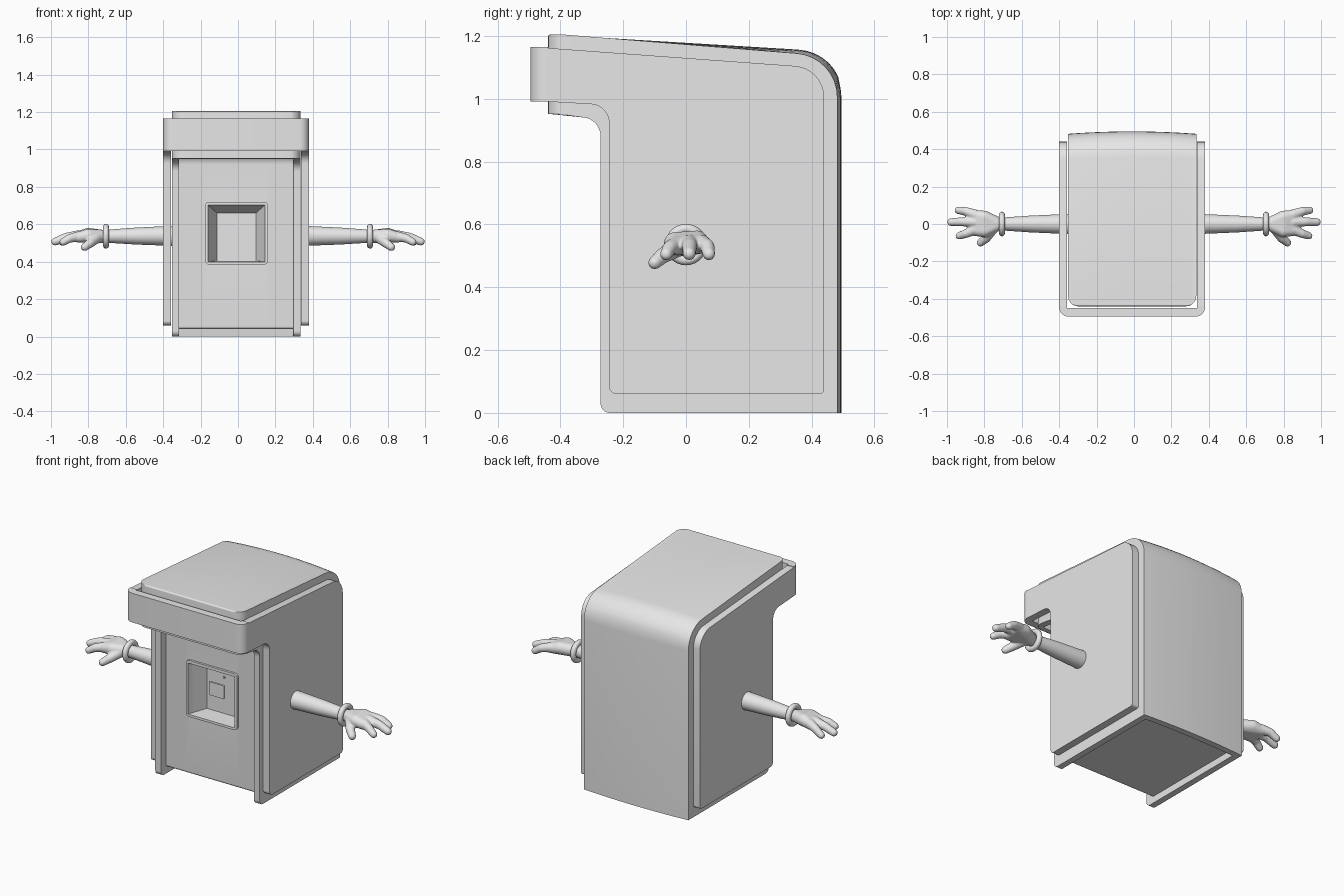
import bpy, bmesh, math
from mathutils import Vector, Matrix

if "Cube" in bpy.data.objects:
    bpy.data.objects.remove(bpy.data.objects["Cube"])

CX = -0.01                      # body centre line
HALF, CORE, RAIL = 0.39, 0.343, 0.305

grey = bpy.data.materials.new("plain grey")
grey.diffuse_color = (0.8, 0.8, 0.8, 1)
grey.use_nodes = True
grey.node_tree.nodes["Principled BSDF"].inputs["Base Color"].default_value = grey.diffuse_color


def finish(name, bm, angle=35):
    bmesh.ops.recalc_face_normals(bm, faces=bm.faces)
    me = bpy.data.meshes.new(name)
    bm.to_mesh(me)
    bm.free()
    ob = bpy.data.objects.new(name, me)
    bpy.context.collection.objects.link(ob)
    me.materials.append(grey)
    smooth(ob, angle)
    return ob


def smooth(ob, angle=35):
    bpy.ops.object.select_all(action='DESELECT')
    ob.select_set(True)
    bpy.context.view_layer.objects.active = ob
    bpy.ops.object.shade_smooth_by_angle(angle=math.radians(angle))


def fillet(corners, seg=8):
    """Closed outline from (a, b, radius) corners."""
    out = []
    n = len(corners)
    for i, (a, b, r) in enumerate(corners):
        p = Vector((a, b))
        if r == 0:
            out.append(p)
            continue
        u = (Vector(corners[i - 1][:2]) - p).normalized()
        v = (Vector(corners[(i + 1) % n][:2]) - p).normalized()
        half = u.angle(v) / 2
        c = p + (u + v).normalized() * (r / math.sin(half))
        d = r / math.tan(half)
        s, e = p + u * d - c, p + v * d - c
        sweep = math.pi - 2 * half
        for k in range(seg + 1):
            t = k / seg
            out.append(c + (s * math.sin((1 - t) * sweep) + e * math.sin(t * sweep)) / math.sin(sweep))
    return out


def loft(name, rings, angle=35):
    bm = bmesh.new()
    rows = [[bm.verts.new(p) for p in ring] for ring in rings]
    n = len(rows[0])
    for a, b in zip(rows, rows[1:]):
        for i in range(n):
            j = (i + 1) % n
            bm.faces.new((a[i], a[j], b[j], b[i]))
    bm.faces.new(rows[0])
    bm.faces.new(rows[-1])
    return finish(name, bm, angle)


def cut(ob, cutter):
    mod = ob.modifiers.new("cut", 'BOOLEAN')
    mod.object, mod.operation, mod.solver = cutter, 'DIFFERENCE', 'EXACT'
    bpy.context.view_layer.objects.active = ob
    bpy.ops.object.modifier_apply(modifier="cut")
    smooth(ob)


# Main body: side profile lofted across x, recessed between the two rails
outer = fillet([(-0.272, 0, .03), (-0.2, 0, 0), (0.44, 0, 0), (0.445, 0, 0), (0.482, 0, 0),
                (0.482, 1.135, .14), (-0.44, 1.205, .008), (-0.44, 0.952, 0),
                (-0.41, 0.95, 0), (-0.405, 0.949, 0), (-0.272, 0.935, .06)])
inner = fillet([(-0.225, 0.04, .015), (-0.18, 0.04, 0), (0.44, 0.04, 0), (0.445, 0.001, 0), (0.482, 0, 0),
                (0.482, 1.135, .14), (-0.44, 1.205, .008), (-0.44, 0.952, 0),
                (-0.41, 0.95, 0), (-0.405, 0.985, 0), (-0.225, 0.975, .06)])


def body_ring(x, prof):
    r = 0.055
    over = max(0, abs(x) - (CORE - r))
    front = -0.44 + r - math.sqrt(max(0, r * r - over * over))   # rounded plan corners
    bulge = 0.013 * (1 - (x / CORE) ** 2)                        # crowned back and roof
    ring = []
    for y, z in prof:
        by = bulge * min(1, max(0, (y - 0.3) / 0.18))
        bz = bulge * max(0, (y + 0.44) / 0.85) if z > 1.05 else 0
        ring.append((CX + x, max(y, front) + by, z + bz))
    return ring


half = [(x, inner) for x in (0.06, 0.12, 0.18, 0.24, 0.29, RAIL - .0005)]
half += [(x, outer) for x in (RAIL + .0005, 0.32, 0.332, 0.34, CORE)]
stations = [(-x, p) for x, p in reversed(half)] + [(0, inner)] + half
body = loft("body", [body_ring(x, p) for x, p in stations])

# Raised side panels
panel = fillet([(-0.245, 0.06, .025), (0.44, 0.06, .015), (0.44, 1.098, .10),
                (-0.44, 1.162, 0), (-0.44, 0.991, 0), (-0.245, 0.98, .06)])
for side, label in ((1, "right"), (-1, "left")):
    loft(label + "_side_panel",
         [[(CX + side * x, y, z) for y, z in panel] for x in (CORE + .004, HALF)])

# Front canopy band wrapping round the overhang
band = fillet([(-HALF, -.44, 0), (-HALF, -.495, .05), (HALF, -.495, .05), (HALF, -.44, 0),
               (CORE + .004, -.44, 0), (CORE + .004, -.45, 0),
               (-CORE - .004, -.45, 0), (-CORE - .004, -.44, 0)])
loft("canopy_band", [[(CX + x, y, z) for x, y in band] for z in (0.992, 1.165)])


# Recess in the front with a rounded frame
def rect(x0, x1, z0, z1, y, r=0):
    pts = fillet([(x0, z0, r), (x1, z0, r), (x1, z1, r), (x0, z1, r)], 5)
    return [(x, y, z) for x, z in pts]


frame = loft("recess_frame", [rect(-.175, .16, .385, .72, y, .02) for y in (-.205, -.238)])
cutter = loft("recess_cutter", [rect(-.164, .147, .396, .707, -.26),
                                rect(-.16, .143, .40, .702, -.236),
                                rect(-.113, .096, .405, .66, -.13)])
cut(body, cutter)
cut(frame, cutter)
bpy.data.objects.remove(cutter)

# Small plate and button inside the recess
loft("recess_plate", [rect(-.095, .003, .493, .572, y, .006) for y in (-.125, -.137)])
loft("recess_button", [rect(-.004, .008, .615, .627, y, .005) for y in (-.125, -.137)])


def tube(name, rows, n=28):
    """Tube along x from (x, z, radius) rows."""
    return loft(name, [[(x, r * math.cos(2 * math.pi * k / n), z + r * math.sin(2 * math.pi * k / n))
                        for k in range(n)] for x, z, r in rows])


def ball(count=160):
    """Evenly spread unit directions."""
    dirs = []
    for k in range(count):
        z = 1 - 2 * (k + 0.5) / count
        a = k * math.pi * (3 - math.sqrt(5))
        s = math.sqrt(1 - z * z)
        dirs.append(Vector((s * math.cos(a), s * math.sin(a), z)))
    return dirs


def hull(bm, beads):
    """Convex skin around spheres (x, y, z, radius)."""
    new = [bm.verts.new(Vector((x, y, z)) + d * r) for x, y, z, r in beads for d in ball()]
    bmesh.ops.convex_hull(bm, input=new)
    loose = [v for v in bm.verts if not v.link_faces]
    bmesh.ops.delete(bm, geom=loose, context='VERTS')


palm = [(.725, 0, .535, .036), (.80, .035, .545, .036), (.80, -.035, .54, .036),
        (.855, .048, .535, .028), (.855, -.035, .53, .028)]
digits = [
    [(.85, .05, .54, .028), (.90, .068, .53, .023), (.94, .073, .505, .02)],
    [(.85, .01, .54, .029), (.92, .012, .53, .024), (.978, .01, .507, .021)],
    [(.85, -.03, .535, .028), (.90, -.052, .525, .023), (.935, -.063, .505, .02)],
    [(.76, -.03, .525, .03), (.79, -.075, .50, .025), (.82, -.10, .478, .021)],
]

# Arms, cuffs and hands
for side, label in ((1, "right"), (-1, "left")):
    arm = tube(label + "_arm", [(.34, .538, .054), (.55, .537, .045), (.71, .536, .034)])
    cuff = tube(label + "_cuff", [(.706 + .016 * math.cos(a), .536, .05 + .016 * math.sin(a))
                                  for a in [math.pi * (1.5 - k / 6) for k in range(13)]])
    bm = bmesh.new()
    hull(bm, palm)
    for d in digits:
        for pair in zip(d, d[1:]):
            hull(bm, pair)
    hand = finish(label + "_hand", bm, 80)
    fuse = hand.modifiers.new("fuse", 'REMESH')
    fuse.mode, fuse.voxel_size, fuse.use_smooth_shade = 'VOXEL', 0.005, True
    soften = hand.modifiers.new("soften", 'SMOOTH')
    soften.factor, soften.iterations = 0.5, 6
    for ob in (arm, cuff, hand):
        if side < 0:
            ob.data.transform(Matrix.Scale(-1, 4, (1, 0, 0)))
            ob.data.flip_normals()
